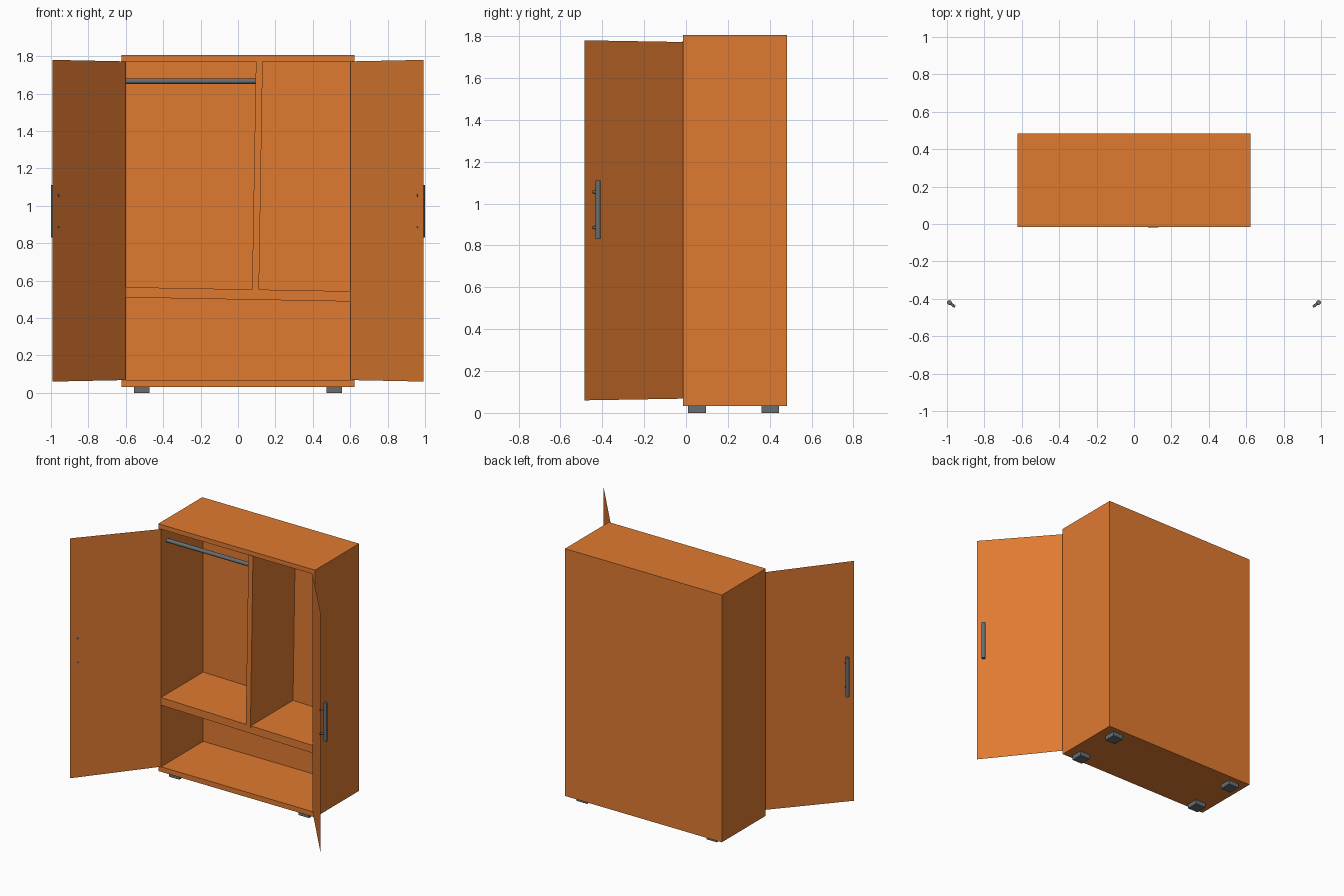
import bpy
import bmesh
from mathutils import Vector

cube = bpy.data.objects.get("Cube")
if cube:
    bpy.data.objects.remove(cube, do_unlink=True)


def material(name, rgb):
    m = bpy.data.materials.new(name)
    m.use_nodes = True
    m.diffuse_color = (*rgb, 1)
    m.node_tree.nodes["Principled BSDF"].inputs["Base Color"].default_value = (*rgb, 1)
    return m


wood = material("orange wood", (0.745, 0.195, 0.03))
metal = material("grey metal", (0.135, 0.155, 0.168))

FRONT, BACK = -0.015, 0.483


def finish(name, bm, mat):
    mesh = bpy.data.meshes.new(name)
    bm.to_mesh(mesh)
    bm.free()
    mesh.materials.append(mat)
    obj = bpy.data.objects.new(name, mesh)
    bpy.context.collection.objects.link(obj)
    return obj


def slab(name, outline, y0, y1, mat):
    """Extrude an outline in x and z from y0 to y1."""
    bm = bmesh.new()
    face = bm.faces.new([bm.verts.new((x, y0, z)) for x, z in outline])
    grown = bmesh.ops.extrude_face_region(bm, geom=[face], use_keep_orig=True)["geom"]
    moved = [v for v in grown if isinstance(v, bmesh.types.BMVert)]
    bmesh.ops.translate(bm, verts=moved, vec=(0, y1 - y0, 0))
    bmesh.ops.recalc_face_normals(bm, faces=bm.faces)
    return finish(name, bm, mat)


def rect(x0, x1, z0, z1):
    return [(x0, z0), (x1, z0), (x1, z1), (x0, z1)]


def rod(name, start, end, radius, sides=24):
    """Round bar between two points."""
    start, end = Vector(start), Vector(end)
    axis = end - start
    bpy.ops.mesh.primitive_cylinder_add(vertices=sides, radius=radius,
                                        depth=axis.length, location=(start + end) / 2)
    obj = bpy.context.object
    obj.name = name
    obj.rotation_euler = axis.to_track_quat('Z', 'Y').to_euler()
    obj.data.materials.append(metal)
    bpy.ops.object.shade_smooth_by_angle()
    return obj


# Carcass: one box whose front face is inset and pushed back
carcass = slab("carcass", rect(-0.622, 0.622, 0.032, 1.805), FRONT, BACK, wood)
bm = bmesh.new()
bm.from_mesh(carcass.data)
front = min(bm.faces, key=lambda f: f.calc_center_median().y)
bmesh.ops.inset_individual(bm, faces=[front], thickness=0.03)
for v in front.verts:
    v.co.x = 0.6 if v.co.x > 0 else -0.6
    v.co.z = 1.772 if v.co.z > 1 else 0.068
grown = bmesh.ops.extrude_discrete_faces(bm, faces=[front])["faces"][0]
rim = [e for e in bm.edges if e.is_boundary]
inner = set(grown.verts)
hole = [e for e in rim if not (e.verts[0] in inner)]
for v in inner:
    v.co.y = BACK - 0.02
bmesh.ops.bridge_loops(bm, edges=hole + list(grown.edges))
bmesh.ops.recalc_face_normals(bm, faces=bm.faces)
bm.to_mesh(carcass.data)
bm.free()

# Slightly sloping shelf and leaning divider
slab("shelf", [(-0.605, 0.51), (0.605, 0.488), (0.605, 0.543), (-0.605, 0.565)],
     FRONT, BACK - 0.01, wood)
slab("divider", [(0.075, 0.54), (0.112, 0.54), (0.132, 1.775), (0.096, 1.775)],
     FRONT - 0.004, BACK - 0.01, wood)

# Hanging rail
rod("hanging_rail", (-0.602, 0.055, 1.666), (0.1, 0.055, 1.666), 0.014)

for side, s in (("left", 1), ("right", -1)):
    # Open door, a thin sheet
    bm = bmesh.new()
    corners = [(0.602, FRONT, 0.068), (0.993, -0.484, 0.06),
               (0.993, -0.484, 1.78), (0.602, FRONT, 1.772)]
    bm.faces.new([bm.verts.new((s * x, y, z)) for x, y, z in corners])
    if s < 0:
        bmesh.ops.reverse_faces(bm, faces=bm.faces)
    finish(side + "_door", bm, wood)

    # Handle bar on two posts
    rod(side + "_handle", (s * 0.987, -0.42, 0.83), (s * 0.987, -0.42, 1.11), 0.0125)
    for label, z in (("lower", 0.885), ("upper", 1.055)):
        rod(f"{side}_{label}_handle_post", (s * 0.987, -0.42, z),
            (s * 0.957, -0.443, z), 0.007, 12)

    # Feet
    for label, y in (("front", 0.01), ("back", 0.36)):
        slab(f"{side}_{label}_foot", rect(*sorted((s * 0.473, s * 0.556)), 0, 0.034),
             y, y + 0.085, metal)
